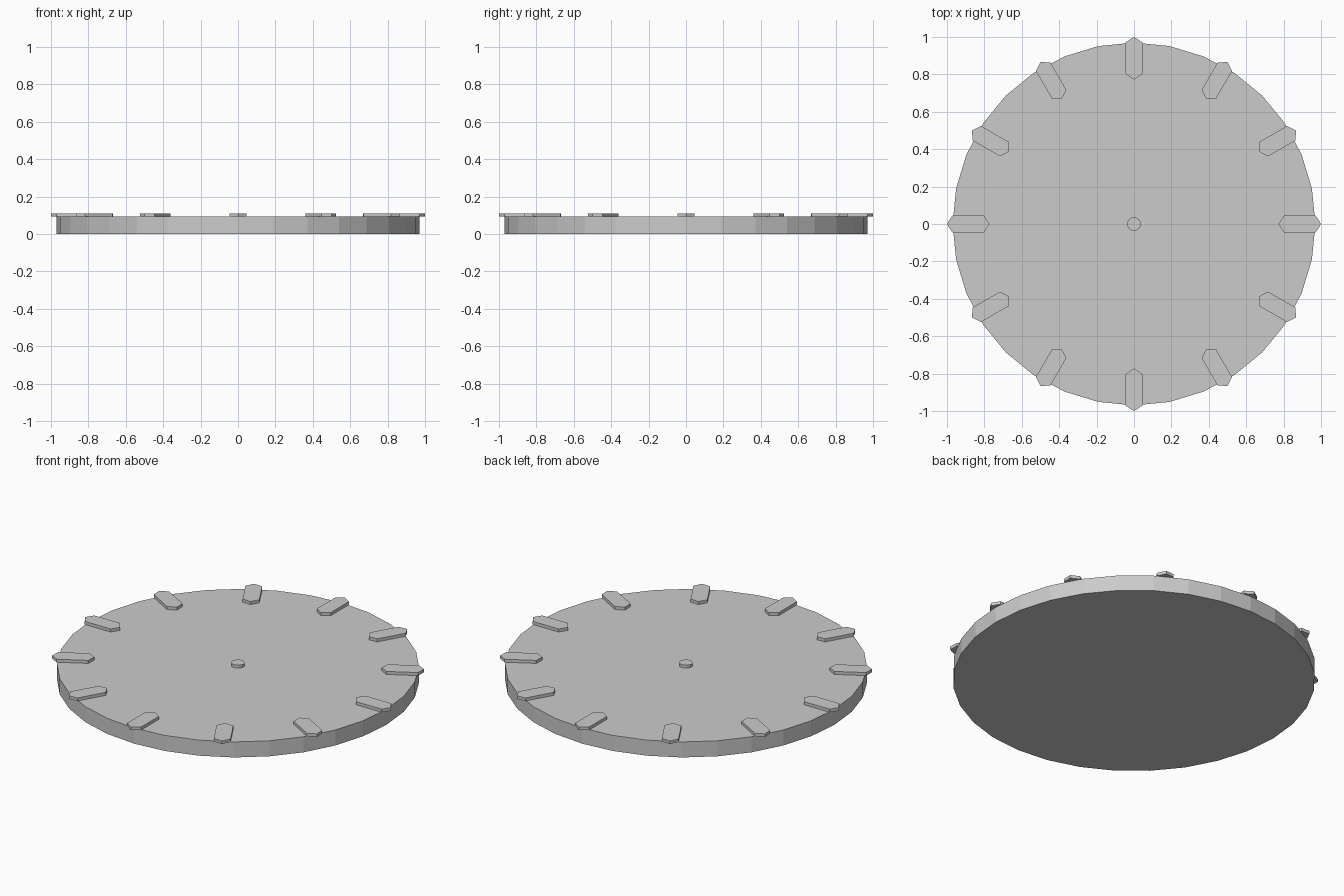
import bpy, bmesh
from math import radians
from mathutils import Matrix

if "Cube" in bpy.data.objects:
    bpy.data.objects.remove(bpy.data.objects["Cube"])


def finish(name, bm):
    bmesh.ops.recalc_face_normals(bm, faces=bm.faces)
    mesh = bpy.data.meshes.new(name)
    bm.to_mesh(mesh)
    bm.free()
    obj = bpy.data.objects.new(name, mesh)
    bpy.context.collection.objects.link(obj)
    return obj


def disc(name, sides, radius, z0, z1):
    bm = bmesh.new()
    bmesh.ops.create_cone(bm, cap_ends=True, segments=sides,
                          radius1=radius, radius2=radius, depth=z1 - z0,
                          matrix=Matrix.Translation((0, 0, (z0 + z1) / 2)))
    return finish(name, bm)


def prism(name, outline, z0, z1):
    bm = bmesh.new()
    face = bm.faces.new([bm.verts.new((x, y, z0)) for x, y in outline])
    ext = bmesh.ops.extrude_face_region(bm, geom=[face], use_keep_orig=True)
    top = [v for v in ext["geom"] if isinstance(v, bmesh.types.BMVert)]
    bmesh.ops.translate(bm, verts=top, vec=(0, 0, z1 - z0))
    return finish(name, bm)


FACE_Z, TOP_Z = 0.092, 0.11

# Dial plate and centre pin
disc("dial_plate", 32, 0.97, 0, FACE_Z)
disc("centre_pin", 16, 0.036, FACE_Z, TOP_Z)

# Twelve pointed hour markers overhanging the rim
marker = [(0.773, 0), (0.802, -0.045), (0.971, -0.045),
          (1.0, 0), (0.971, 0.045), (0.802, 0.045)]
for i in range(12):
    obj = prism(f"hour_marker_{i + 1}", marker, FACE_Z, TOP_Z)
    obj.data.transform(Matrix.Rotation(radians(30 * i), 4, 'Z'))
